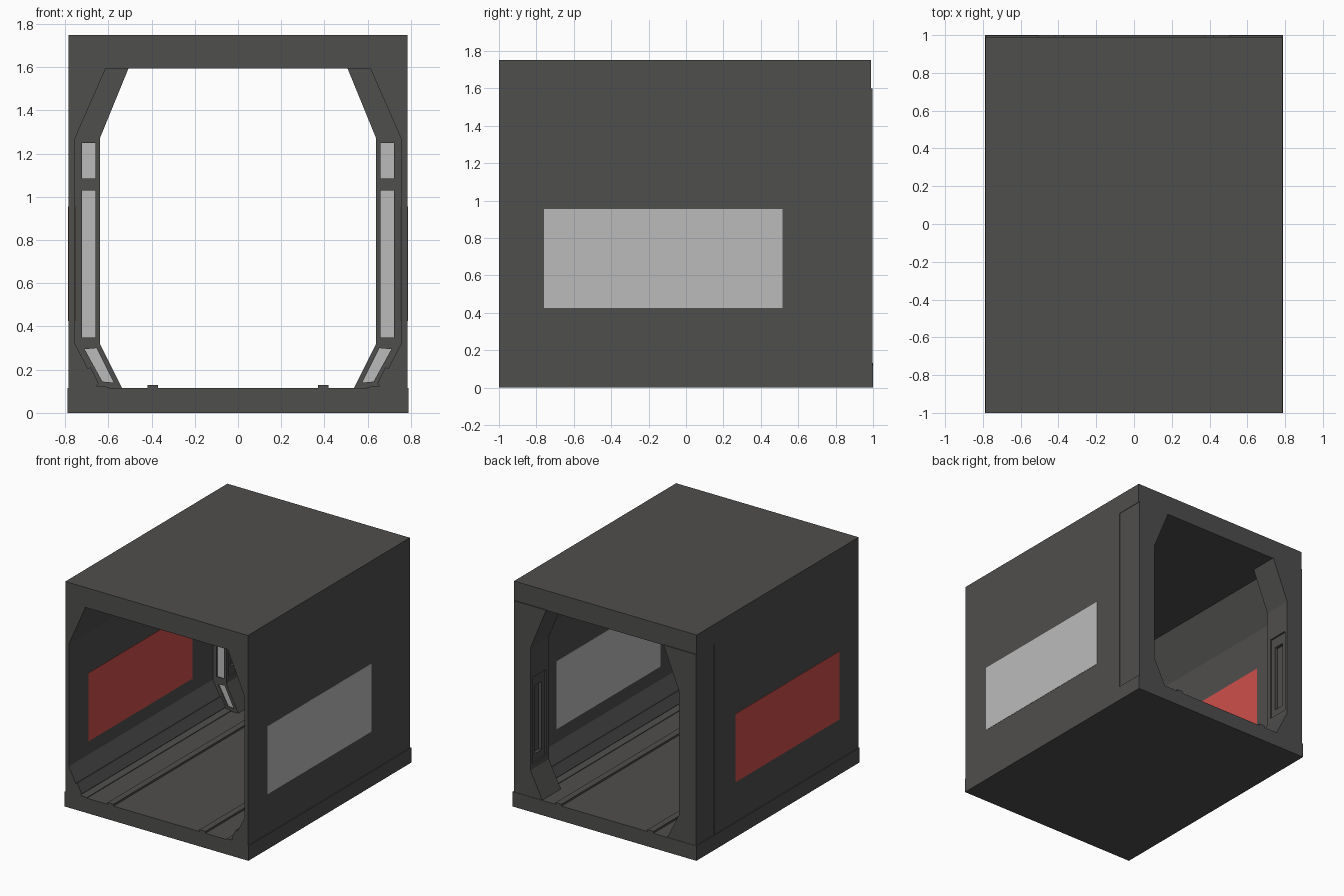
import bpy, bmesh

if "Cube" in bpy.data.objects:
    bpy.data.objects.remove(bpy.data.objects["Cube"])


def material(name, colour):
    m = bpy.data.materials.new(name)
    m.diffuse_color = (*colour, 1)
    m.use_nodes = True
    m.node_tree.nodes["Principled BSDF"].inputs["Base Color"].default_value = m.diffuse_color
    return m


DARK = material("dark_metal", (0.078, 0.077, 0.075))
LIGHT = material("light_panel", (0.5, 0.5, 0.5))
RED = material("red_panel", (0.62, 0.08, 0.07))


def prism(name, profile, y0, y1, mat, side=1):
    """Extrude an (x, z) profile along y; side=-1 mirrors it in x."""
    bm = bmesh.new()
    face = bm.faces.new([bm.verts.new((side * x, y0, z)) for x, z in profile])
    ext = bmesh.ops.extrude_face_region(bm, geom=[face])
    verts = [v for v in ext["geom"] if isinstance(v, bmesh.types.BMVert)]
    bmesh.ops.translate(bm, verts=verts, vec=(0, y1 - y0, 0))
    bmesh.ops.recalc_face_normals(bm, faces=bm.faces)
    mesh = bpy.data.meshes.new(name)
    bm.to_mesh(mesh)
    bm.free()
    mesh.materials.append(mat)
    obj = bpy.data.objects.new(name, mesh)
    bpy.context.collection.objects.link(obj)
    return obj


def rect(x0, x1, z0, z1):
    return [(x0, z0), (x1, z0), (x1, z1), (x0, z1)]


def cut(target, cutter):
    mod = target.modifiers.new("cut", 'BOOLEAN')
    mod.operation = 'DIFFERENCE'
    mod.solver = 'EXACT'
    mod.object = cutter
    bpy.context.view_layer.objects.active = target
    bpy.ops.object.modifier_apply(modifier=mod.name)
    bpy.data.objects.remove(cutter)


# Floor and roof slabs
prism("floor", rect(-0.79, 0.79, 0, 0.115), -1, 1, DARK)
prism("roof", rect(-0.785, 0.785, 1.595, 1.75), -1, 0.99, DARK)

# Side wall with chamfered top, and a raised strip and foot on the lower slope
WALL = [(0.785, 0.11), (0.785, 1.6), (0.61, 1.6), (0.755, 1.27), (0.755, 0.32),
        (0.695, 0.205), (0.682, 0.211), (0.645, 0.135), (0.655, 0.125),
        (0.6, 0.12), (0.6, 0.11)]
# Thick door frame at the back end
FRAME = [(0.782, 0.11), (0.782, 1.6), (0.505, 1.6), (0.64, 1.27), (0.64, 0.32),
         (0.535, 0.11)]
# Lamps set into the front face of the frame
LAMPS = [rect(0.66, 0.722, 0.35, 1.03), rect(0.66, 0.722, 1.085, 1.25),
         [(0.71, 0.295), (0.655, 0.3), (0.575, 0.14), (0.628, 0.145)]]

for side, label, colour in ((-1, "left", RED), (1, "right", LIGHT)):
    prism(f"{label}_wall", WALL, -1, 0.77, DARK, side)
    prism(f"{label}_window_panel", rect(0.752, 0.787, 0.425, 0.955), -0.76, 0.515, colour, side)
    prism(f"{label}_floor_rail", rect(0.37, 0.42, 0.11, 0.13), -1, 1, DARK, side)

    frame = prism(f"{label}_door_frame", FRAME, 0.77, 0.997, DARK, side)
    for i, lamp in enumerate(LAMPS):
        cut(frame, prism("cutter", lamp, 0.7, 0.785, DARK, side))
        prism(f"{label}_lamp_{i + 1}", lamp, 0.778, 0.795, LIGHT, side)
    # Stepped recess on the inner face of the frame
    cut(frame, prism("cutter", rect(0.6, 0.652, 0.36, 1.03), 0.805, 0.97, DARK, side))
    cut(frame, prism("cutter", rect(0.6, 0.675, 0.42, 0.95), 0.845, 0.93, DARK, side))
